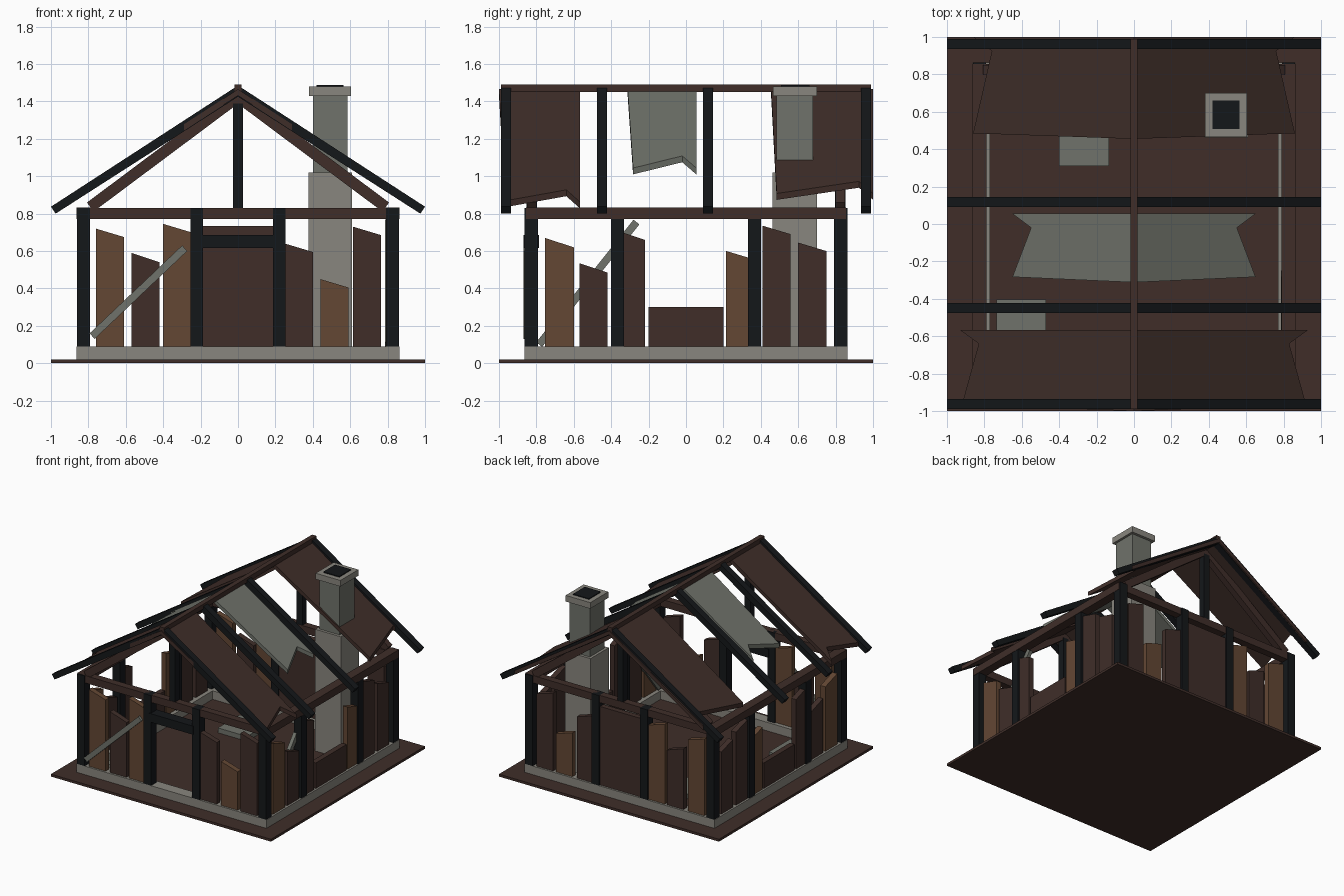
import bpy, bmesh, math
from mathutils import Matrix, Vector

if "Cube" in bpy.data.objects:
    bpy.data.objects.remove(bpy.data.objects["Cube"])


def material(name, r, g, b):
    m = bpy.data.materials.new(name)
    m.diffuse_color = (r, g, b, 1)
    m.use_nodes = True
    m.node_tree.nodes["Principled BSDF"].inputs["Base Color"].default_value = m.diffuse_color
    return m


BROWN = material("dark_wood", .05, .027, .022)
LIGHT = material("light_wood", .125, .063, .034)
BLACK = material("charred_wood", .007, .0085, .010)
STONE = material("stone", .25, .24, .21)
SLATE = material("slate", .16, .17, .145)


def finish(name, bm, mat):
    bmesh.ops.recalc_face_normals(bm, faces=bm.faces[:])
    me = bpy.data.meshes.new(name)
    bm.to_mesh(me)
    bm.free()
    me.materials.append(mat)
    ob = bpy.data.objects.new(name, me)
    bpy.context.collection.objects.link(ob)
    return ob


def box(name, x, y, z, mat):
    """Box from (min, max) ranges."""
    bm = bmesh.new()
    bmesh.ops.create_cube(bm, size=1)
    for v in bm.verts:
        v.co = [r[0] if c < 0 else r[1] for c, r in zip(v.co, (x, y, z))]
    return finish(name, bm, mat)


def prism(name, pts, axis, lo, hi, mat):
    """Extrude a vertical outline along 'y' (pts are x,z) or 'x' (pts are y,z)."""
    bm = bmesh.new()
    vs = [bm.verts.new((p, lo, q) if axis == 'y' else (lo, p, q)) for p, q in pts]
    f = bm.faces.new(vs)
    new = bmesh.ops.extrude_face_region(bm, geom=[f])['geom']
    d = Vector((0, hi - lo, 0) if axis == 'y' else (hi - lo, 0, 0))
    bmesh.ops.translate(bm, vec=d, verts=[g for g in new if isinstance(g, bmesh.types.BMVert)])
    return finish(name, bm, mat)


def bar(name, a, b, width, axis, lo, hi, mat):
    """Sloping beam between two points in a vertical plane."""
    a, b = Vector(a), Vector(b)
    d = (b - a).normalized() * width / 2
    n = Vector((-d.y, d.x))
    return prism(name, [a + n, b + n, b - n, a - n], axis, lo, hi, mat)


def around(c, w):
    return (c - w / 2, c + w / 2)


# Ground plate and foundation ring
box("ground_plate", (-1, 1), (-1, 1), (0, .02), BROWN)
bm = bmesh.new()
rings = [[bm.verts.new((sx * r, sy * r, z)) for sx, sy in ((-1, -1), (1, -1), (1, 1), (-1, 1))]
         for r, z in ((.863, .02), (.863, .09), (.77, .09), (.77, .02))]
for k in range(4):
    for i in range(4):
        j, n = (i + 1) % 4, (k + 1) % 4
        bm.faces.new((rings[k][i], rings[k][j], rings[n][j], rings[n][i]))
finish("foundation", bm, STONE)

# Fallen slabs on the floor
box("floor_slab", (-.40, -.135), (.31, .59), (.02, .06), SLATE)
box("floor_slab", (-.735, -.47), (-.68, -.405), (.02, .06), SLATE)

# Wall posts and top plates
for s in (-1, 1):
    for x in (-.825, .825):
        box("corner_post", around(x, .07), around(s * .827, .072), (.09, .83), BLACK)
    for c in (-.22, .22):
        box("end_post", around(c, .066), around(s * .827, .072), (.09, .83), BLACK)
    for c in (-.367, .367):
        box("side_post", around(s * .825, .07), around(c, .07), (.09, .77), BLACK)
    box("end_plate", (-.82, .82), around(s * .825, .06), (.77, .83), BROWN)
    box("side_plate", around(s * .825, .075), (-.855, .855), (.77, .832), BROWN)

# Broken wall boards: start, end, tall edge, short edge, material
end_boards = [(-.76, -.61, .72, .675, LIGHT), (-.57, -.42, .59, .54, BROWN),
              (-.40, -.25, .745, .70, LIGHT), (.25, .40, .64, .595, BROWN),
              (.44, .59, .45, .405, LIGHT), (.615, .765, .73, .685, BROWN)]
side_boards = [(-.755, -.60, .67, .62, LIGHT), (-.57, -.42, .535, .485, BROWN),
               (-.37, -.22, .71, .66, BROWN), (.215, .365, .60, .555, LIGHT),
               (.41, .56, .735, .69, BROWN), (.60, .75, .645, .60, BROWN)]
for boards, axis in ((end_boards, 'y'), (side_boards, 'x')):
    for s in (-1, 1):
        for a, b, h1, h2, mat in boards:
            prism("wall_board", [(a, .09), (b, .09), (b, h2), (a, h1)], axis,
                  s * .825 - .022, s * .825 + .022, mat)
for s in (-1, 1):
    box("low_side_panel", around(s * .825, .045), (-.20, .20), (.09, .30), BROWN)
box("back_panel", (-.19, .19), around(.825, .045), (.09, .735), BROWN)

# Door lintel and fallen braces
box("door_lintel", (-.20, .20), (-.87, -.785), (.615, .685), BLACK)
bar("front_brace", (-.78, .145), (-.285, .615), .04, 'y', -.868, -.838, SLATE)
bar("side_brace", (-.785, .10), (-.265, .755), .04, 'x', .785, .815, SLATE)

# Gable trusses
for s in (-1, 1):
    y0, y1 = around(s * .825, .055)
    box("king_post", (-.026, .026), (y0, y1), (.83, 1.39), BLACK)
    for m in (-1, 1):
        bar("gable_beam", (m * .79, .835), (0, 1.425), .06, 'y', y0 + .002, y1 - .002, BROWN)

# Rafters and ridge
for y in (-.962, -.45, .118, .962):
    for m in (-1, 1):
        prism("rafter", [(0, 1.485), (m * 1, .837), (m * .975, .80), (0, 1.425)],
              'y', *around(y, .054), BLACK)
box("ridge_beam", (-.02, .02), (-.99, .99), (1.45, 1.49), BROWN)

# Broken roof panels: outlines in plan (x out from ridge, y), mirrored
panels = [([(0, -1), (.92, -.965), (.83, -.64), (.93, -.567), (0, -.567)], BROWN),
          ([(0, -.312), (.65, -.283), (.55, -.02), (.65, .055), (0, .055)], SLATE),
          ([(0, .455), (.86, .485), (.76, .925), (.86, 1), (0, 1)], BROWN)]
for pts, mat in panels:
    for m in (-1, 1):
        bm = bmesh.new()
        f = bm.faces.new([bm.verts.new((m * x, y, 1.465 - .648 * x)) for x, y in pts])
        new = bmesh.ops.extrude_face_region(bm, geom=[f])['geom']
        bmesh.ops.translate(bm, vec=(0, 0, -.034),
                            verts=[g for g in new if isinstance(g, bmesh.types.BMVert)])
        finish("roof_panel", bm, mat)

# Chimney
box("chimney_base", (.378, .61), (.463, .70), (.02, 1.02), STONE)
box("chimney_stack", (.40, .585), (.485, .678), (1.02, 1.43), SLATE)
box("chimney_cap", (.38, .604), (.466, .70), (1.43, 1.48), STONE)
box("chimney_flue", (.42, .565), (.507, .66), (1.44, 1.487), BLACK)
